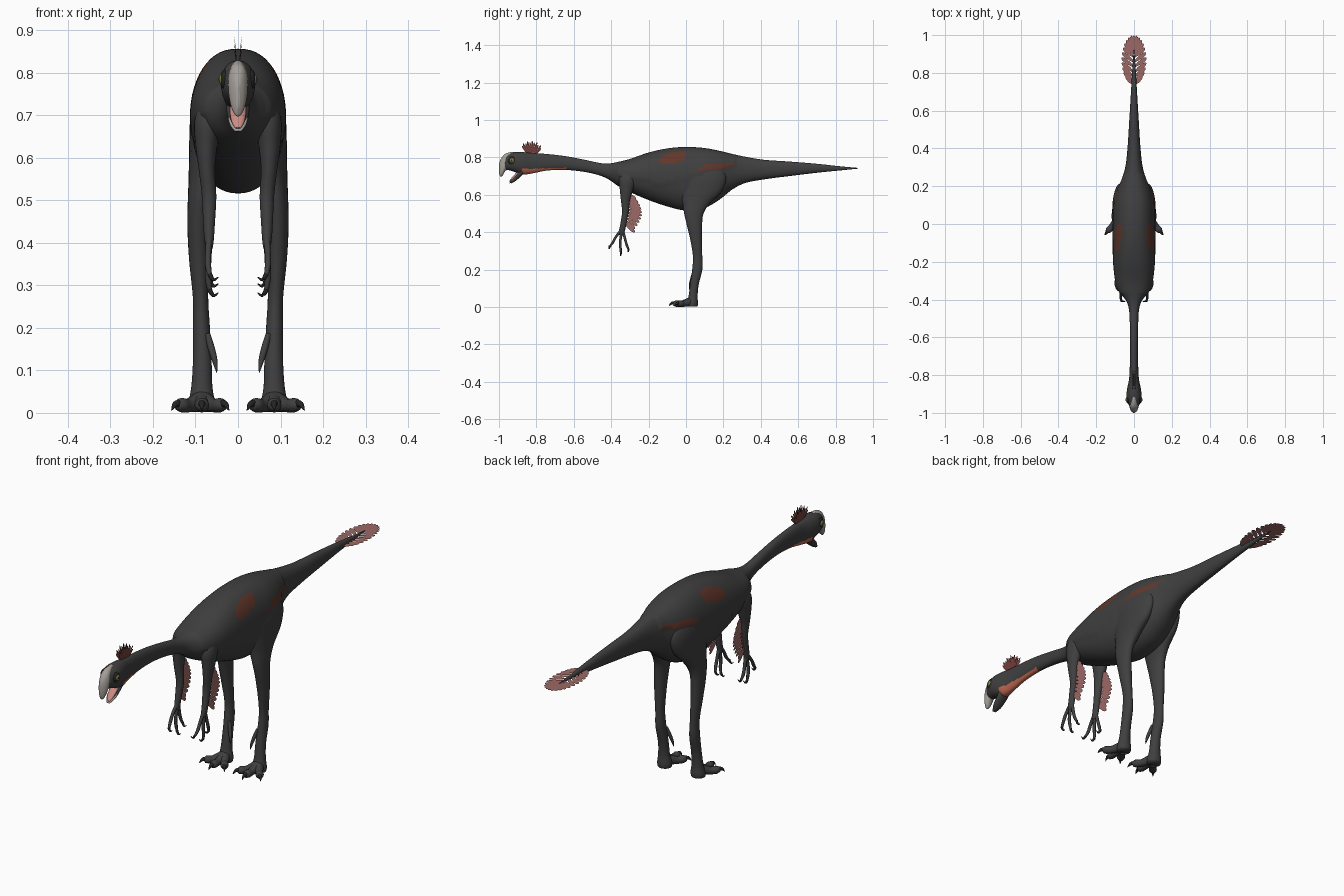
import bpy, bmesh, math
from mathutils import Vector

if "Cube" in bpy.data.objects:
    bpy.data.objects.remove(bpy.data.objects["Cube"])

def mat(name, *c):
    m = bpy.data.materials.new(name)
    m.diffuse_color = (*c, 1)
    m.use_nodes = True
    m.node_tree.nodes["Principled BSDF"].inputs["Base Color"].default_value = m.diffuse_color
    return m

HIDE = mat("charcoal", .05, .05, .05)
PATCH = mat("rust_brown", .12, .038, .024)
THROAT = mat("orange_red", .55, .14, .08)
BEAK = mat("bone_grey", .38, .35, .32)
FEATHER = mat("dusty_pink", .33, .14, .13)
CREST = mat("dark_red", .17, .05, .045)
MOUTH = mat("mouth_pink", .6, .26, .23)
EYE = mat("olive_yellow", .22, .22, .04)
DARK = mat("claw_black", .018, .018, .018)

def finish(name, bm, mats, rule=None, smooth=True):
    bmesh.ops.recalc_face_normals(bm, faces=bm.faces)
    for f in bm.faces:
        f.smooth = smooth
        if rule:
            f.material_index = rule(f.calc_center_median())
    me = bpy.data.meshes.new(name)
    bm.to_mesh(me)
    bm.free()
    for m in mats:
        me.materials.append(m)
    ob = bpy.data.objects.new(name, me)
    bpy.context.collection.objects.link(ob)
    return ob

def spline(pts, k):
    """Catmull-Rom resampling of tuples of any length."""
    out, n = [], len(pts)
    for i in range(n - 1):
        a, b, c, d = pts[max(i-1, 0)], pts[i], pts[i+1], pts[min(i+2, n-1)]
        for j in range(k):
            t = j / k
            out.append([.5*(2*q + (r-p)*t + (2*p-5*q+4*r-s)*t*t + (3*q-p-3*r+s)*t**3)
                        for p, q, r, s in zip(a, b, c, d)])
    return out + [list(pts[-1])]

def skin(name, rings, mats, rule=None):
    bm = bmesh.new()
    vs = [[bm.verts.new(p) for p in r] for r in rings]
    n = len(vs[0])
    for a, b in zip(vs, vs[1:]):
        for i in range(n):
            bm.faces.new((a[i], a[(i+1) % n], b[(i+1) % n], b[i]))
    bm.faces.new(vs[0])
    bm.faces.new(vs[-1])
    return finish(name, bm, mats, rule)

def circle(n):
    return [(math.cos(2*math.pi*i/n), math.sin(2*math.pi*i/n)) for i in range(n)]

def power(v, p):
    return math.copysign(abs(v)**p, v)

def long_loft(name, stations, mats, k=8, n=56, rule=None, shape=None):
    """Stations along y: (y, top, bottom, half width)."""
    rings = []
    for y, t, b, w in spline(stations, k):
        ring = []
        for c, s in circle(n):
            z = (t+b)/2 + (t-b)/2*power(s, .92)
            x = w*power(c, .92)
            if shape:
                x = shape(x, y, z)
            ring.append((x, y, z))
        rings.append(ring)
    return skin(name, rings, mats, rule)

def tall_loft(name, stations, m, k=6, n=24):
    """Stations along z: (x, y, z, rx, ry)."""
    return skin(name, [[(x + rx*c, y + ry*s, z) for c, s in circle(n)]
                       for x, y, z, rx, ry in spline(stations, k)], [m])

def tube(name, pts, m, k=5, n=12, flat=1):
    """Round tube through (x, y, z, r) points."""
    P = spline(pts, k)
    rings = []
    for i, p in enumerate(P):
        d = (Vector(P[min(i+1, len(P)-1)][:3]) - Vector(P[max(i-1, 0)][:3])).normalized()
        ref = Vector((1, 0, 0)) if abs(d.x) < .8 else Vector((0, 0, 1))
        u = (ref - d*ref.dot(d)).normalized()
        v = d.cross(u)
        rings.append([Vector(p[:3]) + p[3]*(u*c + v*s*flat) for c, s in circle(n)])
    return skin(name, rings, [m])

def feathers(name, items, normal, m):
    """Flat leaf-shaped blades: (base, tip, half width)."""
    bm = bmesh.new()
    for base, tip, w in items:
        a, b = Vector(base), Vector(tip)
        side = (b - a).cross(Vector(normal)).normalized()
        outline = [(0, .3), (.4, .85), (.75, 1), (.93, .65), (1, 0)]
        pts = [a.lerp(b, t) + side*w*q for t, q in outline]
        pts += [a.lerp(b, t) - side*w*q for t, q in reversed(outline[:-1])]
        bm.faces.new([bm.verts.new(p) for p in pts])
    return finish(name, bm, [m], smooth=False)

def ball(name, loc, scale, m):
    bm = bmesh.new()
    bmesh.ops.create_uvsphere(bm, u_segments=20, v_segments=12, radius=1)
    for v in bm.verts:
        v.co = Vector([v.co[i]*scale[i] + loc[i] for i in range(3)])
    return finish(name, bm, [m])

# Body, neck, skull and tail in one skin, with a raised plumage mantle
HEM = [(-.37, .70), (-.29, .69), (-.12, .65), (.02, .69), (.26, .757)]

def mantle(x, y, z):
    for (y0, z0), (y1, z1) in zip(HEM, HEM[1:]):
        if y0 <= y <= y1 and z > z0 + (z1-z0)*(y-y0)/(y1-y0):
            return x + power(x, 0)*.004*min(1, abs(x)/.03)
    return x

def coat(c):
    def oval(y, z, a, b, tilt):
        dy = c.y - y
        return (dy/a)**2 + ((c.z - z - tilt*dy)/b)**2 < 1
    if oval(-.07, .797, .075, .03, .22) or oval(.165, .753, .1, .014, .12):
        return 1
    if -.875 < c.y < -.64 and c.z < .745 + .03*(c.y + .64)*(c.y < -.7):
        return 2
    return 0

long_loft("body", [
    (-.975, .795, .745, .012), (-.965, .81, .735, .024), (-.94, .822, .73, .035),
    (-.91, .828, .72, .04), (-.87, .828, .708, .036), (-.82, .823, .715, .026),
    (-.74, .818, .73, .022), (-.64, .806, .733, .021), (-.54, .787, .722, .022),
    (-.46, .77, .703, .026), (-.41, .768, .68, .04), (-.36, .777, .645, .076),
    (-.3, .792, .615, .096), (-.2, .826, .572, .107), (-.1, .848, .538, .109),
    (0, .856, .516, .109), (.1, .85, .53, .106), (.18, .835, .575, .088),
    (.25, .818, .63, .06), (.32, .803, .664, .043), (.42, .787, .683, .033),
    (.55, .778, .7, .025), (.7, .766, .718, .016), (.82, .753, .73, .009),
    (.92, .744, .74, .002)], [HIDE, PATCH, THROAT], rule=coat, shape=mantle)

# Beak, lower jaw and mouth
long_loft("beak", [
    (-.915, .829, .78, .012), (-.94, .828, .745, .02), (-.965, .82, .728, .023),
    (-.98, .806, .704, .021), (-.992, .788, .697, .014), (-1, .765, .715, .004)],
    [BEAK], k=5, n=24)
tube("lower_jaw", [(0, -.87, .732, .028), (0, -.895, .705, .026), (0, -.92, .68, .02),
                   (0, -.938, .664, .009)], HIDE, flat=.5)
tube("tongue", [(0, -.885, .73, .019), (0, -.908, .707, .019), (0, -.93, .684, .015),
                (0, -.943, .67, .007)], MOUTH, flat=.4)
tube("jaw_rim", [(0, -.91, .694, .024), (0, -.928, .677, .019), (0, -.944, .662, .008)],
     BEAK, flat=.2)

# Head crest and tail fan
crest = []
for i in range(11):
    a = math.radians(-48 + 11*i)
    for x in (-.004, .004):
        length = .062 + .008*(i % 2)
        crest.append(((x*.5, -.845 + .004*i, .815),
                      (x*2, -.83 + length*math.sin(a), .82 + length*math.cos(a)), .005))
feathers("head_crest", crest, (1, 0, 0), CREST)

fan = []
for i in range(-12, 13):
    a = i/12*math.radians(150)
    tip = (.066*math.sin(a), .875 + .125*math.cos(a), .742)
    fan.append(((0, max(.74, min(tip[1] - .05, .9)), .742), tip, .011))
feathers("tail_fan", fan, (0, 0, 1), FEATHER)

for s, side in ((1, "left"), (-1, "right")):
    # Eyes
    ball(side + "_eye_socket", (s*.031, -.928, .783), (.011, .023, .024), DARK)
    ball(side + "_eye", (s*.034, -.93, .784), (.011, .014, .014), EYE)
    ball(side + "_pupil", (s*.0425, -.932, .784), (.003, .005, .006), DARK)

    # Legs
    tall_loft(side + "_leg", [(s*x, y, z, rx, ry) for x, y, z, rx, ry in [
        (.06, .09, .77, .03, .08), (.07, .09, .7, .041, .125), (.076, .08, .62, .039, .112),
        (.082, .055, .555, .034, .073), (.09, .042, .5, .028, .052), (.093, .045, .44, .026, .041),
        (.092, .054, .36, .023, .031), (.088, .062, .27, .018, .025), (.086, .06, .2, .02, .027),
        (.084, .045, .12, .022, .023), (.085, .038, .06, .025, .024), (.085, .034, .02, .032, .03),
        (.085, .032, .002, .03, .029)]], HIDE)
    # Toes with claws
    for name, tx, ty in (("inner", .034, -.05), ("middle", .085, -.068), ("outer", .142, -.042)):
        def at(t):
            return s*(.085 + (tx-.085)*t), .025 + (ty-.025)*t
        tube(f"{side}_{name}_toe", [(*at(0), .028, .026), (*at(.35), .021, .019),
             (*at(.6), .017, .016), (*at(.85), .018, .017), (*at(1), .014, .01)], HIDE)
        tube(f"{side}_{name}_toe_claw", [(*at(.93), .022, .009), (*at(1.1), .02, .007),
             (*at(1.25), .006, .001)], DARK)
    tube(side + "_dewclaw", [(s*.072, .04, .185, .007), (s*.062, .03, .15, .008),
         (s*.054, .022, .12, .006), (s*.05, .018, .095, .001)], HIDE)

    # Arms
    tall_loft(side + "_arm", [(s*x, y, z, rx, ry) for x, y, z, rx, ry in [
        (.06, -.30, .75, .02, .03), (.068, -.31, .69, .034, .048), (.074, -.318, .63, .026, .036),
        (.073, -.324, .57, .019, .024), (.068, -.324, .51, .017, .018), (.068, -.334, .45, .014, .016),
        (.068, -.343, .405, .011, .016), (.067, -.345, .385, .007, .012)]], HIDE)
    # Clawed fingers
    for name, y1, z1, y2, z2 in (("front", -.375, .375, -.408, .315),
                                 ("middle", -.352, .35, -.348, .278),
                                 ("rear", -.325, .36, -.307, .3)):
        tube(f"{side}_{name}_finger", [(s*.067, -.34, .42, .008), (s*.07, y1, z1, .007),
             (s*.07, (y1+y2)/2, (z1+z2)/2, .007), (s*.066, y2, z2+.008, .005)], HIDE, n=10)
        tube(f"{side}_{name}_finger_claw", [(s*.067, y2, z2+.012, .006),
             (s*.058, y2-.002, z2-.002, .004), (s*.046, y2-.002, z2+.004, .001)], DARK, n=8)
    # Arm feathers
    plume = []
    for i in range(11):
        t = i/10
        z = .60 - .16*t
        reach = .052 + .035*math.sin(math.pi*min(1, t*1.1))
        plume.append(((s*.071, -.318 - .012*t, z + .01),
                      (s*.073, -.318 + reach - .008*t, z - .025 - .015*t), .0095))
    feathers(side + "_arm_feathers", plume, (1, 0, 0), FEATHER)
